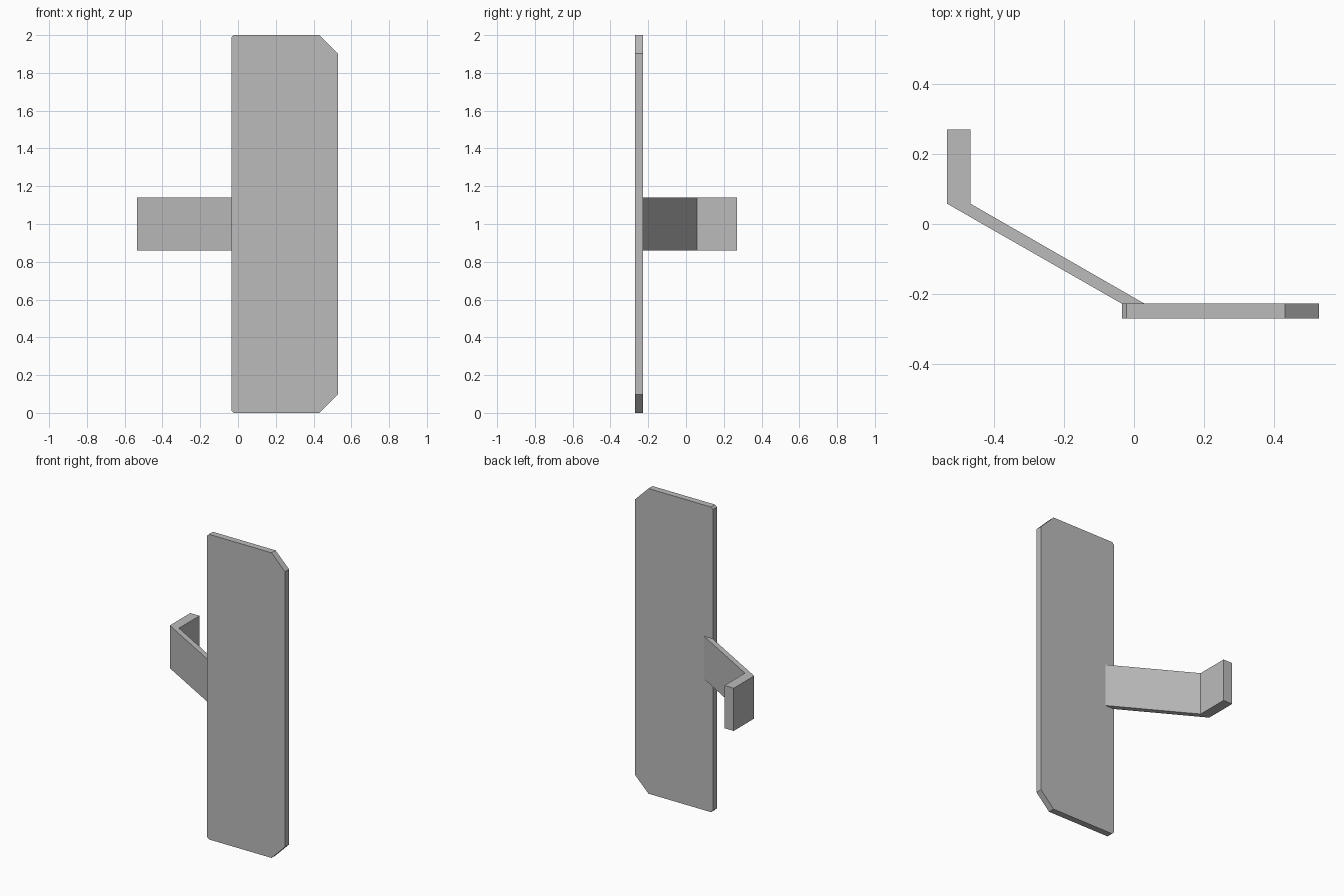
import bpy
import bmesh
from mathutils import Vector

cube = bpy.data.objects.get("Cube")
if cube:
    bpy.data.objects.remove(cube, do_unlink=True)

grey = bpy.data.materials.new("plain grey")
grey.use_nodes = True
colour = (0.5, 0.5, 0.5, 1)
grey.diffuse_color = colour
grey.node_tree.nodes["Principled BSDF"].inputs["Base Color"].default_value = colour


def extrude_profile(name, points, direction):
    """Make a flat-faced solid by extruding a closed outline."""
    bm = bmesh.new()
    face = bm.faces.new([bm.verts.new(p) for p in points])
    extruded = bmesh.ops.extrude_face_region(bm, geom=[face])["geom"]
    moved = [v for v in extruded if isinstance(v, bmesh.types.BMVert)]
    bmesh.ops.translate(bm, verts=moved, vec=Vector(direction))
    bmesh.ops.recalc_face_normals(bm, faces=bm.faces)
    mesh = bpy.data.meshes.new(name)
    bm.to_mesh(mesh)
    bm.free()
    mesh.materials.append(grey)
    obj = bpy.data.objects.new(name, mesh)
    bpy.context.collection.objects.link(obj)
    return obj


# Tall plate, with large corner cuts on one side and tiny ones on the other
left, right, height = -0.035, 0.53, 2.0
front, back = -0.27, -0.228
small, large = 0.013, 0.098
lower = [(left, small), (left + small, 0), (right - large, 0), (right, large)]
upper = [(x, height - z) for x, z in reversed(lower)]
extrude_profile("plate", [(x, front, z) for x, z in lower + upper],
                (0, back - front, 0))

# Bent bracket: slanted arm ending in a straight tab
arm = [(left, back), (0.03, back), (-0.468, 0.058), (-0.468, 0.27),
       (-0.535, 0.27), (-0.535, 0.058)]
extrude_profile("bracket", [(x, y, 0.86) for x, y in arm], (0, 0, 0.28))
